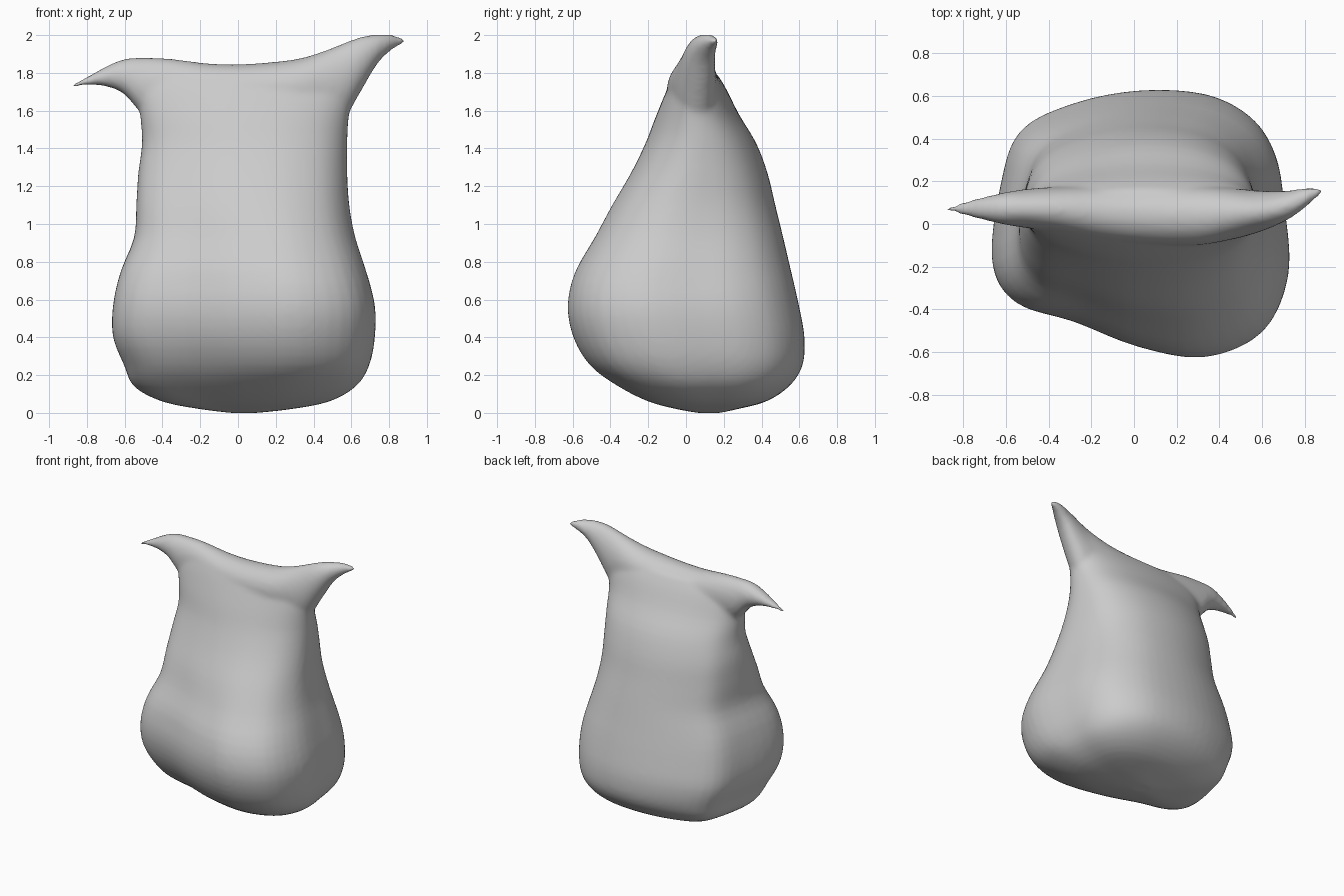
import bpy, bmesh, math
from mathutils import Vector

if "Cube" in bpy.data.objects:
    bpy.data.objects.remove(bpy.data.objects["Cube"], do_unlink=True)

mat = bpy.data.materials.new("plain grey")
mat.use_nodes = True
grey = (0.6, 0.6, 0.6, 1)
mat.diffuse_color = grey
mat.node_tree.nodes["Principled BSDF"].inputs["Base Color"].default_value = grey


def spline(rows, steps, closed=False):
    """Catmull-Rom resampling of equally long rows."""
    n, out = len(rows), []
    pick = (lambda i: rows[i % n]) if closed else (lambda i: rows[max(0, min(n - 1, i))])
    for i in range(n if closed else n - 1):
        p = [Vector(pick(i + k)) for k in (-1, 0, 1, 2)]
        for s in range(steps):
            t = s / steps
            out.append(p[1] + (p[2] - p[0]) * t / 2
                       + (p[0] * 2 - p[1] * 5 + p[2] * 4 - p[3]) * t * t / 2
                       + (p[1] * 3 - p[0] - p[2] * 3 + p[3]) * t ** 3 / 2)
    return out if closed else out + [Vector(rows[-1])]


def loft(bm, rings):
    """Skin a list of closed rings and cap both ends."""
    loops = [[bm.verts.new(p) for p in ring] for ring in rings]
    for a, b in zip(loops, loops[1:]):
        for i in range(len(a)):
            j = (i + 1) % len(a)
            bm.faces.new((a[i], a[j], b[j], b[i]))
    bm.faces.new(loops[0][::-1])
    bm.faces.new(loops[-1])


# Skewed plan outline of the belly, in the top plane
plan = [(-.55, -.36), (-.28, -.45), (.02, -.57), (.33, -.62), (.6, -.5), (.72, -.23), (.7, .1),
        (.66, .33), (.55, .5), (.34, .61), (.03, .63), (-.28, .57), (-.53, .44), (-.62, .19), (-.66, -.17)]
outline = [((p.x - .03) / .69, p.y / .625) for p in spline([Vector(p) for p in plan], 4, True)]

# Body sections: height with the left, right, front and back limits
sections = [(.0, -.04, .1, .06, .18), (.02, -.2, .28, -.05, .27), (.06, -.4, .48, -.2, .42),
            (.14, -.55, .62, -.36, .54), (.25, -.6, .69, -.51, .61), (.4, -.66, .72, -.6, .62),
            (.57, -.66, .72, -.63, .59), (.75, -.62, .675, -.59, .55), (.93, -.55, .62, -.49, .51),
            (1.1, -.54, .59, -.4, .47), (1.27, -.53, .58, -.3, .43), (1.43, -.51, .58, -.22, .37),
            (1.58, -.52, .59, -.16, .28), (1.72, -.53, .62, -.1, .21), (1.8, -.48, .58, -.06, .16)]
body = []
for z, x0, x1, y0, y1 in spline([Vector(s) for s in sections], 3):
    blend = max(0, min(1, (z - .7) / .8))
    ring = []
    for u, v in outline:
        r = math.hypot(u, v)
        k = 1 + (1 / r - 1) * blend * .7
        ring.append(((x0 + x1) / 2 + u * k * (x1 - x0) / 2, (y0 + y1) / 2 + v * k * (y1 - y0) / 2, z))
    body.append(ring)

# Pinched top with two pointed ears: x with the front, back, bottom and top limits
stations = [(-.88, .06, .08, 1.722, 1.738), (-.78, .035, .11, 1.735, 1.79), (-.69, .015, .13, 1.725, 1.84),
            (-.6, -.005, .15, 1.685, 1.875), (-.5, -.02, .165, 1.58, 1.882), (-.35, -.04, .175, 1.56, 1.875),
            (-.15, -.075, .18, 1.56, 1.85), (.05, -.095, .18, 1.56, 1.848), (.3, -.1, .18, 1.56, 1.872),
            (.45, -.075, .17, 1.54, 1.915), (.55, -.05, .16, 1.54, 1.955), (.65, -.015, .155, 1.7, 1.992),
            (.74, .03, .16, 1.85, 2.005), (.82, .09, .172, 1.925, 2.002), (.885, .145, .175, 1.96, 1.978)]
ridge = []
for x, y0, y1, z0, z1 in spline([Vector(s) for s in stations], 3):
    ridge.append([(x, (y0 + y1) / 2 + math.cos(a) * (y1 - y0) / 2, (z0 + z1) / 2 + math.sin(a) * (z1 - z0) / 2)
                  for a in (math.tau * i / 24 for i in range(24))])

bm = bmesh.new()
loft(bm, body)
loft(bm, ridge)
bmesh.ops.recalc_face_normals(bm, faces=bm.faces)
mesh = bpy.data.meshes.new("sack")
bm.to_mesh(mesh)
bm.free()
mesh.materials.append(mat)
sack = bpy.data.objects.new("sack", mesh)
bpy.context.collection.objects.link(sack)

# Fuse both lofts into one soft skin
remesh = sack.modifiers.new("fuse", 'REMESH')
remesh.mode = 'VOXEL'
remesh.voxel_size = .016
remesh.use_smooth_shade = True
soften = sack.modifiers.new("soften", 'SMOOTH')
soften.factor = .5
soften.iterations = 10
